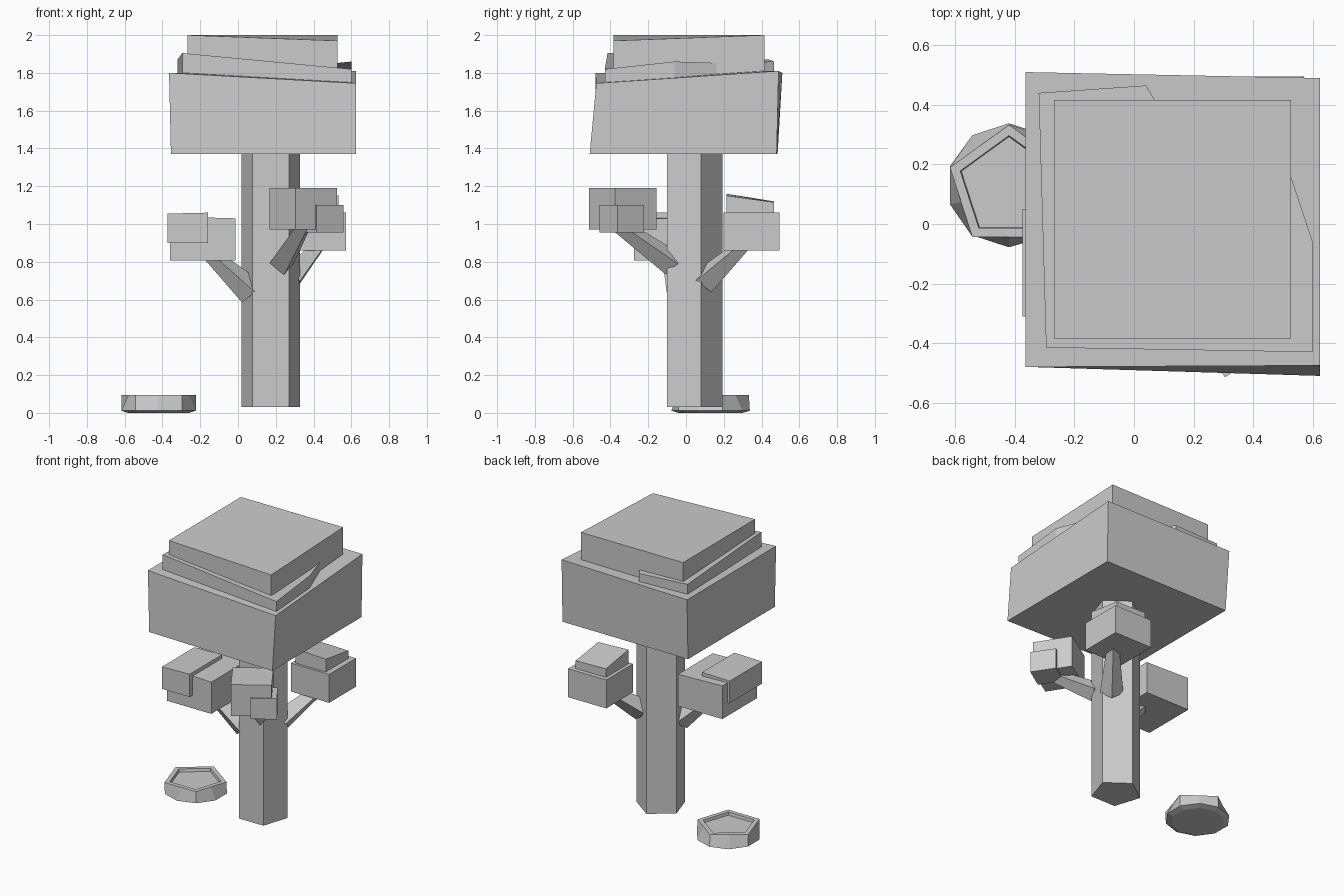
import bpy, bmesh, math
from mathutils import Vector

if "Cube" in bpy.data.objects:
    bpy.data.objects.remove(bpy.data.objects["Cube"])


def loft(name, rings):
    """Flat-faced solid through equal-length rings, listed bottom to top (counter-clockwise)."""
    bm = bmesh.new()
    rows = [[bm.verts.new(p) for p in r] for r in rings]
    n = len(rows[0])
    for a, b in zip(rows, rows[1:]):
        for i in range(n):
            j = (i + 1) % n
            bm.faces.new((a[i], a[j], b[j], b[i]))
    bm.faces.new(rows[0][::-1])
    bm.faces.new(rows[-1])
    bmesh.ops.recalc_face_normals(bm, faces=bm.faces)
    me = bpy.data.meshes.new(name)
    bm.to_mesh(me)
    bm.free()
    ob = bpy.data.objects.new(name, me)
    bpy.context.collection.objects.link(ob)
    return ob


def block(name, centre, size, z0, tops, turn=0.0):
    """Box with four separate corner heights (front left, front right, back right, back left)."""
    c, s = math.cos(math.radians(turn)), math.sin(math.radians(turn))
    pts = []
    for u, v in ((-1, -1), (1, -1), (1, 1), (-1, 1)):
        a, b = u * size[0] / 2, v * size[1] / 2
        pts.append((centre[0] + a * c - b * s, centre[1] + a * s + b * c))
    return loft(name, [[(x, y, z0) for x, y in pts],
                       [(x, y, z) for (x, y), z in zip(pts, tops)]])


def branch(name, start, end, r0, r1):
    """Tapered four-sided limb with a ridge on top."""
    a, b = Vector(start), Vector(end)
    d = (b - a).normalized()
    side = d.cross(Vector((0, 0, 1))).normalized()
    up = side.cross(d)
    rings = [[p + (side * math.cos(t) + up * math.sin(t)) * r
              for t in (0, math.pi / 2, math.pi, math.pi * 1.5)]
             for p, r in ((a, r0), (b, r1))]
    return loft(name, rings)


def polygon(cx, cy, r, z, n):
    return [(cx + r * math.cos(math.pi / 2 + 2 * math.pi * i / n),
             cy + r * math.sin(math.pi / 2 + 2 * math.pi * i / n), z) for i in range(n)]


# Five-sided trunk
loft("trunk", [polygon(0.173, 0.03, 0.163, z, 5) for z in (0.03, 1.42)])

# Main canopy
loft("canopy_base", [
    [(-0.355, -0.48, 1.37), (0.625, -0.51, 1.37), (0.625, 0.48, 1.37), (-0.355, 0.485, 1.37)],
    [(-0.365, -0.48, 1.8), (0.625, -0.475, 1.745), (0.625, 0.49, 1.81), (-0.365, 0.51, 1.8)]])

# Middle canopy layer with its back right corner cut away
mid = [(-0.295, -0.415, 1.905), (0.6, -0.43, 1.82), (0.6, -0.06, 1.86), (0.5, 0.24, 1.85),
       (0.14, 0.3, 1.855), (0.04, 0.465, 1.86), (-0.32, 0.44, 1.87)]
loft("canopy_middle", [[(x, y, 1.72) for x, y, z in mid], mid])

# Top canopy layer
block("canopy_top", (0.129, 0.016), (0.795, 0.8), 1.75, (2.0, 1.97, 2.0, 2.0))

# Leaf clumps: a main block with a smaller one growing out of it
block("left_leaves", (-0.187, -0.083), (0.345, 0.385), 0.807, (1.04, 1.03, 1.03, 1.04))
block("left_leaves_small", (-0.267, -0.13), (0.215, 0.36), 0.9, (1.055, 1.06, 1.06, 1.055))
block("front_leaves", (0.345, -0.335), (0.26, 0.26), 0.97, (1.19,) * 4, 32.5)
block("front_leaves_small", (0.44, -0.34), (0.17, 0.17), 0.955, (1.1,) * 4, 33.5)
block("back_leaves", (0.422, 0.347), (0.297, 0.297), 0.86, (1.06,) * 4)
block("back_leaves_small", (0.415, 0.34), (0.235, 0.25), 1.0, (1.16, 1.15, 1.115, 1.12))

# Branches
branch("left_branch", (0.07, -0.03, 0.64), (-0.19, -0.1, 0.88), 0.075, 0.035)
branch("front_branch", (0.23, -0.07, 0.79), (0.36, -0.38, 1.01), 0.07, 0.04)
branch("back_branch", (0.27, 0.1, 0.7), (0.45, 0.33, 0.91), 0.075, 0.035)


# Rock: rounded ten-sided foot, five-sided rim with a shallow dish
def pentagon_ring(r, z):
    p = [Vector(q) for q in polygon(-0.42, 0.125, r, z, 5)]
    out = []
    for i in range(5):
        out += [p[i], (p[i] + p[(i + 1) % 5]) / 2]
    return out


loft("rock", [polygon(-0.42, 0.13, 0.17, 0.0, 10), polygon(-0.42, 0.13, 0.208, 0.012, 10),
              pentagon_ring(0.208, 0.095), pentagon_ring(0.172, 0.095), pentagon_ring(0.168, 0.075)])
